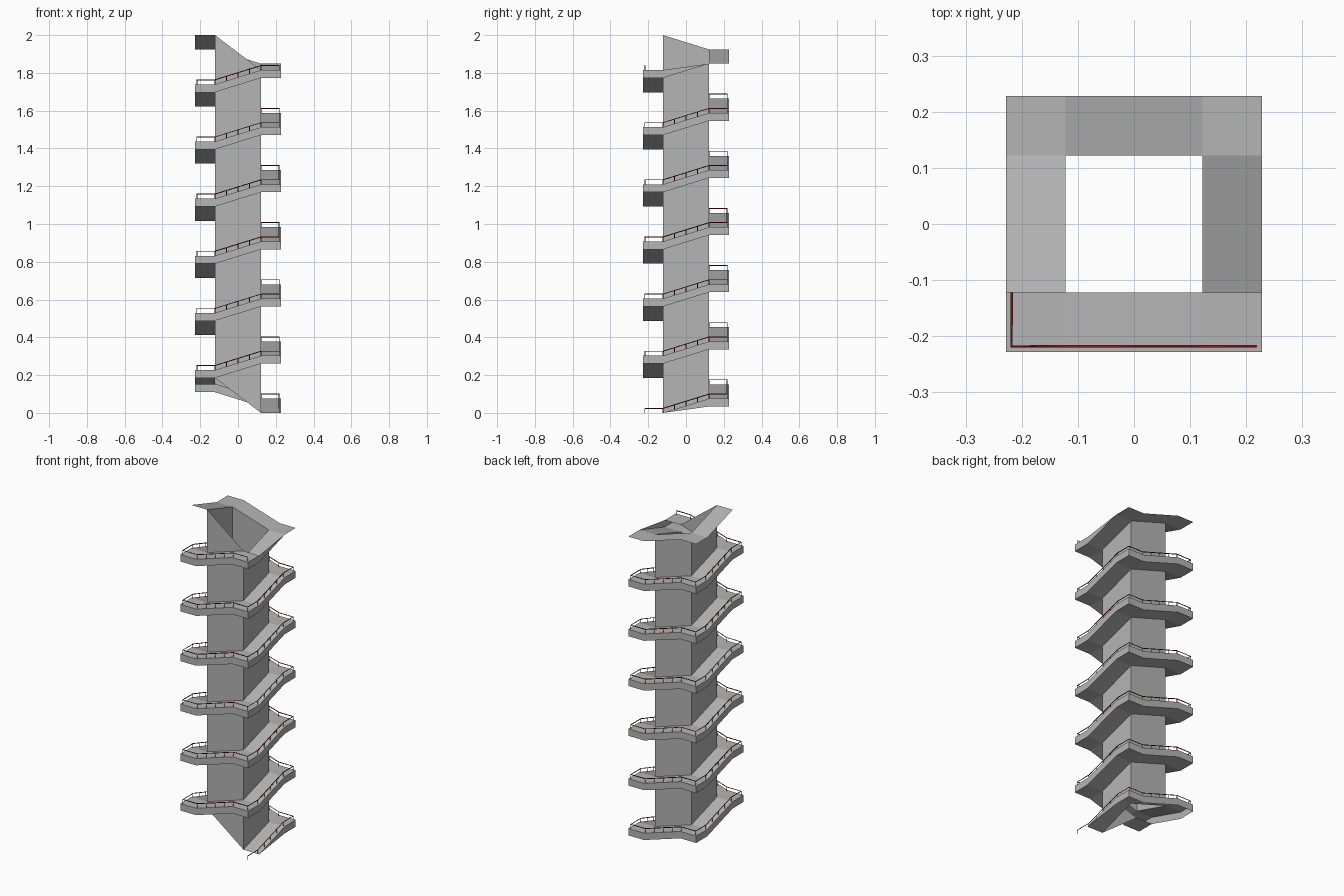
import bpy
from mathutils import Matrix, Vector

if "Cube" in bpy.data.objects:
    bpy.data.objects.remove(bpy.data.objects["Cube"])

IN, OUT, RAIL = 0.122, 0.228, 0.218    # core half width, deck half width, railing line
PITCH = 0.3025                         # rise per full turn
STEP = PITCH / 4                       # rise per side
THICK = 27 * STEP - 2.0                # slab depth
RAIL_H = 0.024
TURNS = 24                             # ramp sides


def material(name, rgb):
    m = bpy.data.materials.new(name)
    m.diffuse_color = (*rgb, 1)
    m.use_nodes = True
    m.node_tree.nodes["Principled BSDF"].inputs["Base Color"].default_value = m.diffuse_color
    return m


concrete = material("grey concrete", (0.46, 0.46, 0.46))
red = material("dark red", (0.30, 0.01, 0.01))


def corner(s, kind, z=0.0, r=OUT):
    """Point of landing s: I inner, A ramp arrives, C outer corner, B ramp leaves."""
    x, y = {"I": (IN, -IN), "A": (IN, -r), "C": (r, -r), "B": (r, -IN)}[kind]
    p = Matrix.Rotation((s % 4) * 1.5707963268, 3, 'Z') @ Vector((x, y, 0))
    return Vector((p.x, p.y, s * STEP + z))


def top(s, k):
    return corner(s, k)


def low(s, k):
    return corner(s, k, -THICK)


def build(name, polys):
    verts, faces, index = [], [], {}
    for poly in polys:
        f = []
        for p in poly:
            key = tuple(round(c, 5) for c in p)
            if key not in index:
                index[key] = len(verts)
                verts.append(key)
            f.append(index[key])
        faces.append(f)
    me = bpy.data.meshes.new(name)
    me.from_pydata(verts, [], faces)
    me.materials.append(concrete)
    ob = bpy.data.objects.new(name, me)
    bpy.context.collection.objects.link(ob)


def landing(f, s):
    return [f(s, "I"), f(s, "A"), f(s, "C"), f(s, "B")]


def ramp(f, s):
    return [f(s, "I"), f(s, "B"), f(s + 1, "A"), f(s + 1, "I")]


# walking surface
build("deck", [ramp(top, s) for s in range(TURNS)]
      + [landing(top, s) for s in range(1, TURNS + 1)])

# sloping underside, shifted on by three sides
build("underside", [p[::-1] for s in range(3, TURNS + 3)
                    for p in (landing(low, s), ramp(low, s))])

# outer edge band, tapering to a point at both ends
edge = [[top(0, "B"), low(1, "A"), top(1, "A")],
        [top(TURNS, "B"), low(TURNS, "B"), low(TURNS + 1, "A")]]
for s in range(1, TURNS + 1):
    pairs = [(s, "A", s, "C"), (s, "C", s, "B")]
    if s < TURNS:
        pairs.append((s, "B", s + 1, "A"))
    for a, ka, b, kb in pairs:
        edge.append([low(a, ka), low(b, kb), top(b, kb), top(a, ka)])
build("deck_edge", edge)

# hollow square core between each deck and the underside above it
core = [[top(0, "I"), low(4, "I"), low(3, "I")],
        [top(23, "I"), top(24, "I"), low(27, "I")]]
for s in range(TURNS - 1):
    core.append([top(s, "I"), top(s + 1, "I"), low(s + 5, "I"), low(s + 4, "I")])
build("core", core)


# railing: thin square handrail and posts
def bars(name, paths, depth):
    cu = bpy.data.curves.new(name, 'CURVE')
    cu.dimensions = '3D'
    cu.bevel_depth = depth
    cu.bevel_resolution = 0
    cu.use_fill_caps = True
    for pts in paths:
        sp = cu.splines.new('POLY')
        sp.points.add(len(pts) - 1)
        for q, p in zip(sp.points, pts):
            q.co = (*p, 1)
    cu.materials.append(red)
    ob = bpy.data.objects.new(name, cu)
    bpy.context.collection.objects.link(ob)
    bpy.ops.object.select_all(action='DESELECT')
    ob.select_set(True)
    bpy.context.view_layer.objects.active = ob
    bpy.ops.object.convert(target='MESH')


line, feet = [corner(0, "C", 0, RAIL)], [corner(0, "C", 0, RAIL)]
for s in range(TURNS):
    b, a, c = (corner(s, "B", 0, RAIL), corner(s + 1, "A", 0, RAIL),
               corner(s + 1, "C", 0, RAIL))
    line += [b, a, c]
    feet += [b.lerp(a, t / 4) for t in range(5)] + [c]
up = Vector((0, 0, RAIL_H))
bars("handrail", [[p + up for p in line]], 0.0025)
bars("railing_posts", [[p, p + up] for p in feet], 0.002)
